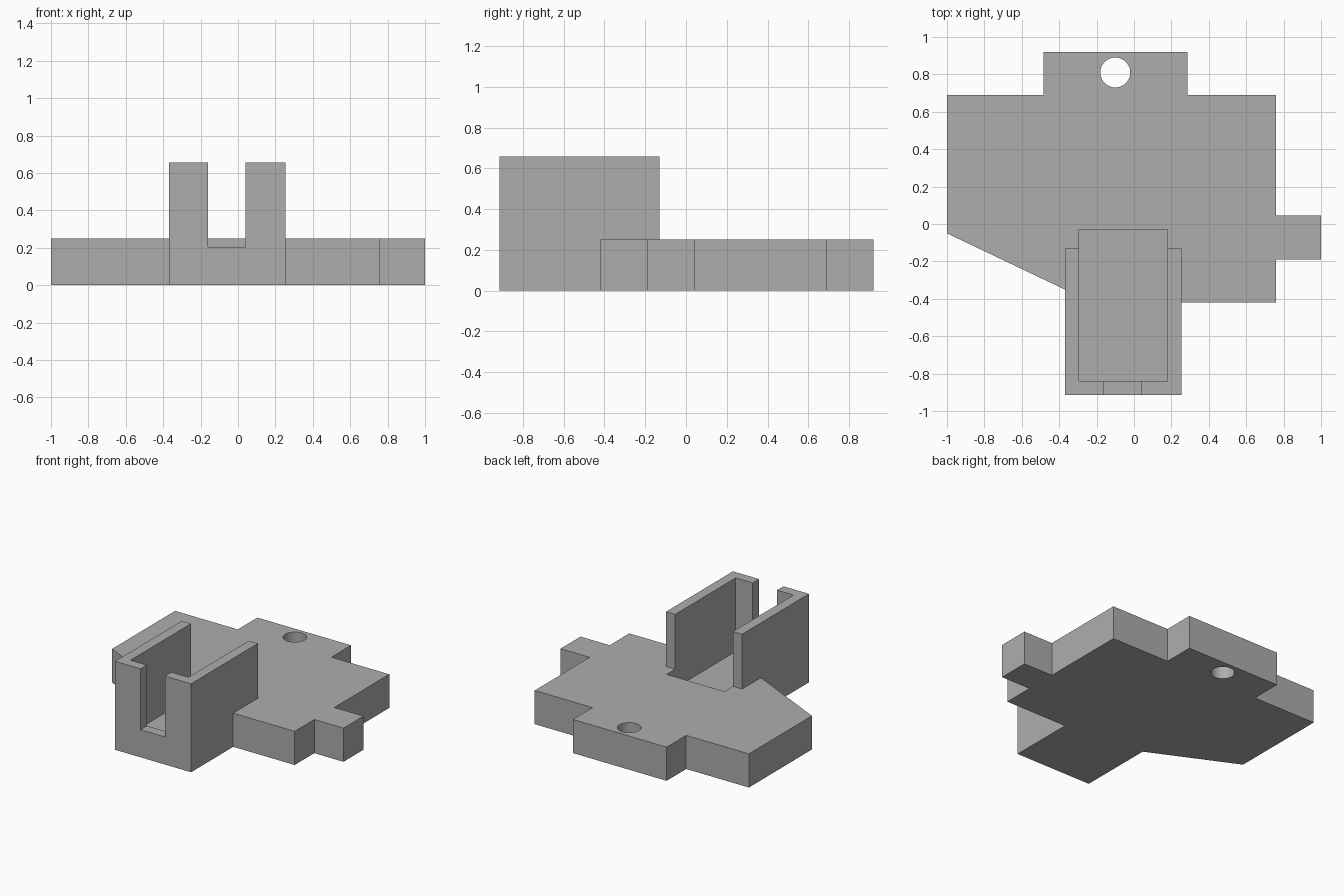
import bpy, bmesh, math

if "Cube" in bpy.data.objects:
    bpy.data.objects.remove(bpy.data.objects["Cube"], do_unlink=True)

grey = bpy.data.materials.new("plain grey")
grey.use_nodes = True
colour = (0.42, 0.42, 0.42, 1)
grey.diffuse_color = colour
grey.node_tree.nodes["Principled BSDF"].inputs["Base Color"].default_value = colour


def prism(name, outline, z0, z1):
    """Extrude a flat outline from z0 to z1."""
    bm = bmesh.new()
    base = bm.faces.new([bm.verts.new((x, y, z0)) for x, y in outline])
    top = bmesh.ops.extrude_face_region(bm, geom=[base])["geom"]
    bmesh.ops.translate(bm, vec=(0, 0, z1 - z0),
                        verts=[v for v in top if isinstance(v, bmesh.types.BMVert)])
    bmesh.ops.recalc_face_normals(bm, faces=bm.faces)
    mesh = bpy.data.meshes.new(name)
    bm.to_mesh(mesh)
    bm.free()
    mesh.materials.append(grey)
    obj = bpy.data.objects.new(name, mesh)
    bpy.context.collection.objects.link(obj)
    return obj


def box(name, x0, x1, y0, y1, z0, z1):
    return prism(name, [(x0, y0), (x1, y0), (x1, y1), (x0, y1)], z0, z1)


def combine(target, tool, operation):
    """Apply a boolean and remove the tool."""
    mod = target.modifiers.new(operation.lower(), "BOOLEAN")
    mod.operation, mod.solver, mod.object = operation, "EXACT", tool
    bpy.context.view_layer.objects.active = target
    bpy.ops.object.modifier_apply(modifier=mod.name)
    bpy.data.objects.remove(tool, do_unlink=True)


# Base plate with slanted corner, side tab and rear tab
body = prism("bracket_body", [
    (-1, -0.05), (-0.37, -0.35), (-0.22, -0.42), (0.76, -0.42),
    (0.76, -0.19), (1, -0.19), (1, 0.045), (0.76, 0.045),
    (0.76, 0.69), (0.285, 0.69), (0.285, 0.92), (-0.485, 0.92),
    (-0.485, 0.69), (-1, 0.69)], 0, 0.25)

# Tall holder at the front
combine(body, box("holder", -0.37, 0.255, -0.915, -0.13, 0, 0.657), "UNION")

# Pocket inside the holder and the slot through its front wall
combine(body, box("pocket", -0.295, 0.18, -0.84, -0.03, 0.11, 0.8), "DIFFERENCE")
combine(body, box("front_slot", -0.16, 0.04, -1, -0.8, 0.205, 0.8), "DIFFERENCE")

# Round mounting hole in the rear tab
ring = [(-0.1 + 0.08 * math.cos(a), 0.81 + 0.08 * math.sin(a))
        for a in (math.tau * i / 48 for i in range(48))]
combine(body, prism("mounting_hole", ring, -0.1, 0.4), "DIFFERENCE")

# Soft shading in the hole, crisp edges elsewhere
bpy.ops.object.select_all(action="DESELECT")
body.select_set(True)
bpy.context.view_layer.objects.active = body
bpy.ops.object.shade_smooth_by_angle(angle=math.radians(25))
